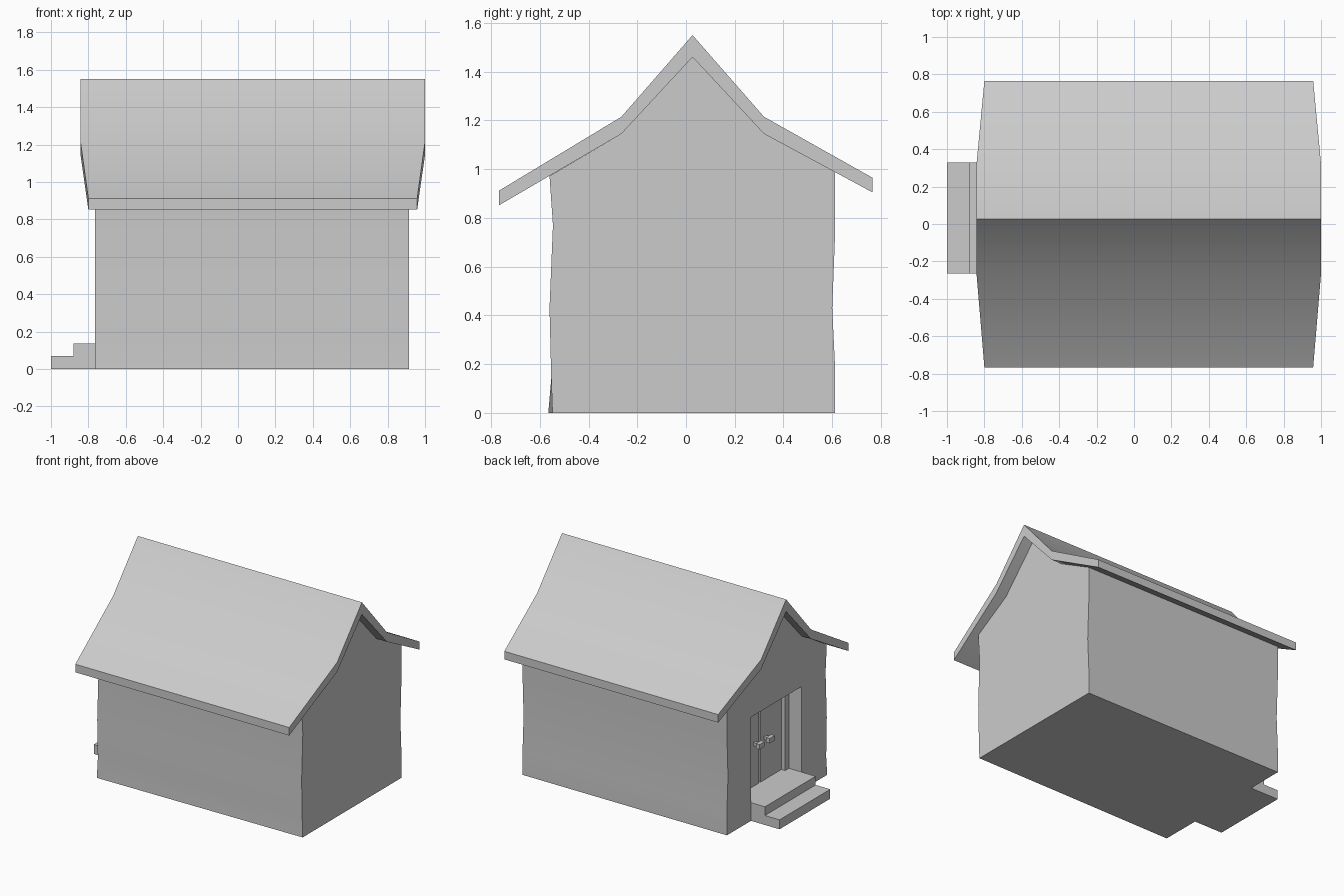
import bpy, bmesh
from math import radians

if "Cube" in bpy.data.objects:
    bpy.data.objects.remove(bpy.data.objects["Cube"])


def shade(ob):
    bpy.ops.object.select_all(action='DESELECT')
    ob.select_set(True)
    bpy.context.view_layer.objects.active = ob
    bpy.ops.object.shade_smooth_by_angle(angle=radians(30))


def loft(name, left, right):
    """Solid between two matching rings of (x, y, z) points."""
    bm = bmesh.new()
    a = [bm.verts.new(p) for p in left]
    b = [bm.verts.new(p) for p in right]
    n = len(a)
    for i in range(n):
        j = (i + 1) % n
        bm.faces.new((a[i], a[j], b[j], b[i]))
    bm.faces.new(a)
    bm.faces.new(b)
    bmesh.ops.recalc_face_normals(bm, faces=bm.faces)
    me = bpy.data.meshes.new(name)
    bm.to_mesh(me)
    bm.free()
    ob = bpy.data.objects.new(name, me)
    bpy.context.collection.objects.link(ob)
    return ob


def box(name, x0, x1, y0, y1, z0, z1):
    ring = [(y0, z0), (y1, z0), (y1, z1), (y0, z1)]
    return loft(name, [(x0, y, z) for y, z in ring], [(x1, y, z) for y, z in ring])


MID = 0.0325                      # centre line of the doorway
Y0, Y1 = -0.265, 0.33             # doorway sides
FLOOR, LINTEL = 0.135, 0.77

# house walls: slightly bowed sides rising to a kinked gable
walls = [(0.612, 0), (0.612, 0.18), (0.60, 0.43), (0.612, 0.74), (0.612, 0.988),
         (0.32, 1.145), (0.027, 1.46), (-0.265, 1.145),
         (-0.56, 0.972), (-0.546, 0.77), (-0.56, 0.43), (-0.553, 0.14)]
house = loft("house_walls",
             [(-0.765, y, z) for y, z in walls + [(-0.565, 0)]],
             [(0.915, y, z) for y, z in walls + [(-0.548, 0)]])

# doorway recess
cutter = box("doorway_cutter", -0.9, -0.60, Y0, Y1, FLOOR, LINTEL)
cutter.hide_render = True
cut = house.modifiers.new("doorway", 'BOOLEAN')
cut.operation = 'DIFFERENCE'
cut.solver = 'EXACT'
cut.object = cutter
bpy.context.view_layer.objects.active = house
bpy.ops.object.modifier_apply(modifier=cut.name)
bpy.data.objects.remove(cutter)
shade(house)

# roof: kinked slab, its ends tapering inward toward the eaves
roof = [(0.765, 0.905), (0.765, 0.965), (0.32, 1.215), (0.027, 1.55), (-0.265, 1.215),
        (-0.767, 0.912), (-0.767, 0.852), (-0.265, 1.145), (0.027, 1.46), (0.32, 1.145)]
inset = lambda y: 0.042 if abs(y) > 0.7 else 0
shade(loft("roof",
           [(-0.842 + inset(y), y, z) for y, z in roof],
           [(1.0 - inset(y), y, z) for y, z in roof]))

# front steps, one stepped profile swept across the doorway
steps = [(-1.0, 0), (-1.0, 0.07), (-0.88, 0.07), (-0.88, FLOOR), (-0.765, FLOOR), (-0.765, 0)]
loft("steps", [(x, Y0, z) for x, z in steps], [(x, Y1, z) for x, z in steps])

# door frame
frame = 0.045
box("door_frame_top", -0.66, -0.60, Y0, Y1, LINTEL - frame, LINTEL)
for side, s in (("left", 1), ("right", -1)):
    edge = Y1 if s > 0 else Y0
    inner = edge - s * frame
    box(f"door_frame_{side}", -0.66, -0.60, *sorted((edge, inner)), FLOOR, LINTEL - frame)
    # door leaf, leaving a narrow central gap
    box(f"door_leaf_{side}", -0.63, -0.60, *sorted((inner, MID + s * 0.01)),
        FLOOR, LINTEL - frame)
    # handle: short stem and square knob
    y = MID + s * 0.06
    box(f"handle_stem_{side}", -0.66, -0.63, y - 0.012, y + 0.012, 0.436, 0.46)
    box(f"handle_knob_{side}", -0.69, -0.66, y - 0.03, y + 0.03, 0.43, 0.466)
